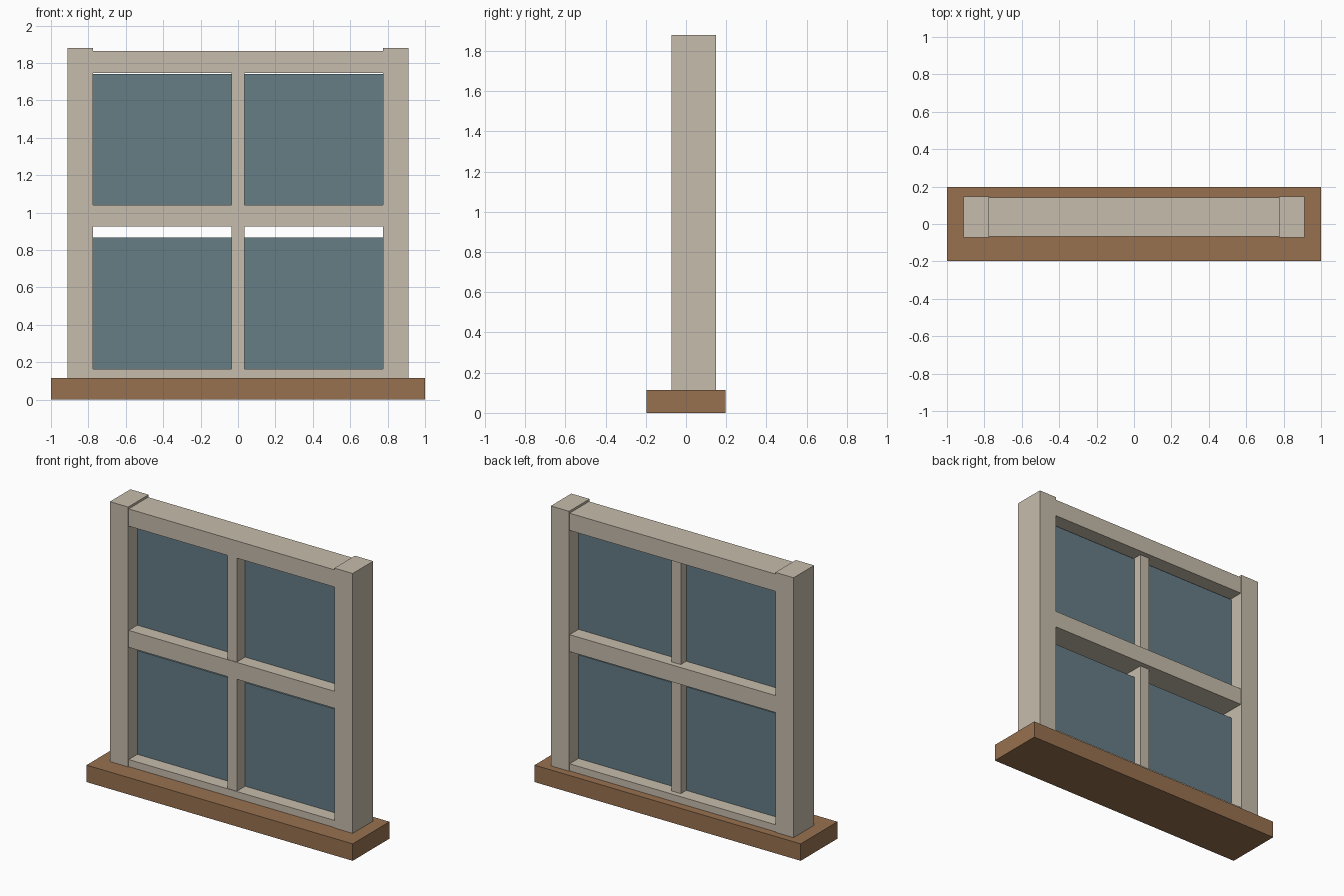
import bpy

cube = bpy.data.objects.get("Cube")
if cube:
    bpy.data.objects.remove(cube, do_unlink=True)


def make_material(name, color):
    mat = bpy.data.materials.new(name)
    mat.use_nodes = True
    mat.diffuse_color = (*color, 1)
    mat.node_tree.nodes["Principled BSDF"].inputs["Base Color"].default_value = (*color, 1)
    return mat


cream = make_material("cream_paint", (0.565, 0.503, 0.407))
wood = make_material("brown_wood", (0.314, 0.165, 0.08))
glass = make_material("blue_grey_glass", (0.13, 0.205, 0.235))


def box(name, x, y, z, mat):
    """Box spanning the given (low, high) range on each axis."""
    spans = (x, y, z)
    bpy.ops.mesh.primitive_cube_add(size=1, location=[(a + b) / 2 for a, b in spans])
    obj = bpy.context.object
    obj.name = name
    obj.scale = [b - a for a, b in spans]
    bpy.ops.object.transform_apply(location=False, rotation=False, scale=True)
    obj.data.materials.append(mat)
    return obj


# Sill
SILL_TOP = 0.115
box("sill", (-1, 1), (-0.197, 0.197), (0, SILL_TOP), wood)

# Side posts, slightly proud of the rails
INNER = 0.775
for side, s in (("left", 1), ("right", -1)):
    box(side + "_post", sorted((s * INNER, s * 0.912)), (-0.072, 0.148),
        (SILL_TOP, 1.88), cream)

# Horizontal rails
rails = {"bottom_rail": (SILL_TOP, 0.163),
         "middle_rail": (0.925, 1.04),
         "top_rail": (1.748, 1.865)}
for name, z in rails.items():
    box(name, (-INNER, INNER), (-0.066, 0.142), z, cream)

# Central glazing bars, set back from the rear face
BAR = 0.035
sashes = {"lower": (0.163, 0.925, 0.867), "upper": (1.04, 1.748, 1.742)}
for level, (low, high, pane_top) in sashes.items():
    box(level + "_glazing_bar", (-BAR, BAR), (-0.062, 0.106), (low, high), cream)
    # Panes either side of the bar; the lower pair stops short of the rail
    for side, s in (("left", 1), ("right", -1)):
        box(f"{level}_{side}_pane", sorted((s * BAR, s * INNER)),
            (0.027, 0.047), (low, pane_top), glass)
